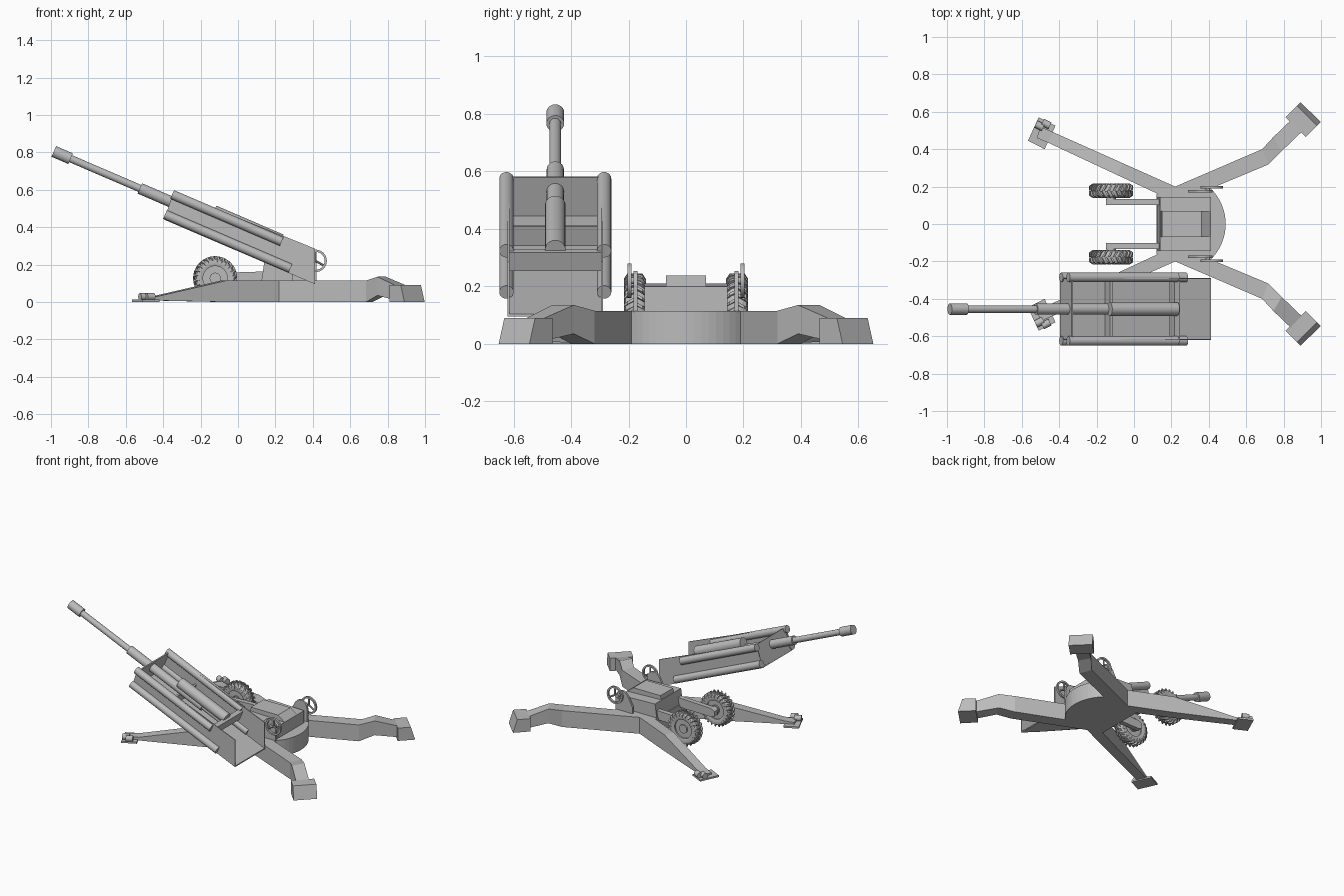
import bpy, bmesh, math
from mathutils import Vector

cube = bpy.data.objects.get("Cube")
if cube:
    bpy.data.objects.remove(cube)

paint = bpy.data.materials.new("plain_grey")
paint.use_nodes = True
paint.diffuse_color = (0.5, 0.5, 0.5, 1)
paint.node_tree.nodes["Principled BSDF"].inputs["Base Color"].default_value = (0.5, 0.5, 0.5, 1)


def make(name, bm, smooth=False):
    bmesh.ops.recalc_face_normals(bm, faces=bm.faces)
    me = bpy.data.meshes.new(name)
    bm.to_mesh(me)
    bm.free()
    me.materials.append(paint)
    ob = bpy.data.objects.new(name, me)
    bpy.context.collection.objects.link(ob)
    if smooth:
        bpy.ops.object.select_all(action='DESELECT')
        ob.select_set(True)
        bpy.context.view_layer.objects.active = ob
        bpy.ops.object.shade_smooth_by_angle(angle=math.radians(40))
    return ob


def add_loft(bm, rings, closed=False):
    """Skin a row of equal point rings; cap the ends unless closed."""
    rows = [[bm.verts.new(p) for p in r] for r in rings]
    n = len(rows[0])
    pairs = list(zip(rows, rows[1:])) + ([(rows[-1], rows[0])] if closed else [])
    for a, b in pairs:
        for i in range(n):
            j = (i + 1) % n
            bm.faces.new((a[i], a[j], b[j], b[i]))
    if not closed:
        bm.faces.new(rows[0])
        bm.faces.new(rows[-1])


def loft(name, rings, smooth=False, closed=False):
    bm = bmesh.new()
    add_loft(bm, rings, closed)
    return make(name, bm, smooth)


def side_plate(name, profile, y0, y1):
    """Extrude an (x, z) profile across y."""
    return loft(name, [[(x, y, z) for x, z in profile] for y in (y0, y1)])


def flat_plate(name, outline, z0, z1):
    return loft(name, [[(x, y, z) for x, y in outline] for z in (z0, z1)])


def rod(name, a, b, r, seg=20):
    a, b = Vector(a), Vector(b)
    q = (b - a).to_track_quat('Z', 'Y')
    circle = [q @ Vector((r * math.cos(t), r * math.sin(t), 0))
              for t in (2 * math.pi * i / seg for i in range(seg))]
    return loft(name, [[a + c for c in circle], [b + c for c in circle]], True)


def lathe_y(name, centre, profile, seg=32):
    """Revolve a closed (radius, y offset) profile about the y axis."""
    cx, cy, cz = centre
    rings = [[(cx + r * math.cos(t), cy + dy, cz + r * math.sin(t)) for r, dy in profile]
             for t in (2 * math.pi * i / seg for i in range(seg))]
    return loft(name, rings, True, True)


# ---------------- gun: everything follows one sloping axis ----------------
GY = -0.455
SLOPE = -0.43


def on_axis(x, x0=-0.985, z0=0.805, y=GY):
    return (x, y, z0 + SLOPE * (x - x0))


rod("muzzle", on_axis(-0.985), on_axis(-0.895), 0.031)
rod("barrel", on_axis(-0.9), on_axis(0.2), 0.02)
rod("barrel_sleeve", on_axis(-0.525), on_axis(0.05), 0.03)
rod("recoil_cylinder", on_axis(-0.13, -0.13, 0.482), on_axis(0.23, -0.13, 0.482), 0.036)

# cradle: open trough with rails along its edges
for side, y in (("left", -0.292), ("right", -0.618)):
    side_plate(side + "_cradle_wall",
               [(-0.395, 0.44), (0.412, 0.095), (0.412, 0.285), (-0.345, 0.59)],
               y - 0.003, y + 0.003)
    yr = GY + (0.17 if side == "left" else -0.17)
    rod(side + "_upper_rail", on_axis(-0.352, -0.352, 0.575, yr),
        on_axis(0.233, -0.352, 0.575, yr), 0.025)
    rod(side + "_lower_rail", on_axis(-0.39, -0.39, 0.468, yr),
        on_axis(0.28, -0.39, 0.468, yr), 0.025)
side_plate("cradle_floor", [(-0.395, 0.44), (0.412, 0.095), (0.412, 0.103), (-0.392, 0.448)],
           -0.62, -0.29)


def bulkhead(name, x, z, h, t=0.008):
    c, s = 0.918, 0.396
    side_plate(name, [(x, z), (x + t * c, z - t * s),
                      (x + t * c + h * s, z - t * s + h * c), (x + h * s, z + h * c)],
               -0.615, -0.295)


bulkhead("front_bulkhead", -0.393, 0.445, 0.15)
bulkhead("middle_bulkhead", -0.157, 0.345, 0.075, 0.012)
bulkhead("rear_bulkhead", 0.19, 0.265, 0.07, 0.03)

# ---------------- base ----------------
arc = [(0.224 + 0.266 * math.cos(a), 0.266 * math.sin(a))
       for a in (math.radians(-46 + 92 * i / 16) for i in range(17))]
flat_plate("base_body", arc + [(0.22, 0.2), (0.12, 0.16), (0.12, -0.16), (0.22, -0.2)], 0, 0.115)
side_plate("carriage_centre", [(0.125, 0.11), (0.412, 0.11), (0.412, 0.2),
                               (0.36, 0.237), (0.15, 0.237)], -0.07, 0.07)
side_plate("carriage_body", [(0.125, 0.11), (0.412, 0.11), (0.412, 0.2), (0.14, 0.21)],
           -0.145, 0.145)

for side, s in (("left", 1), ("right", -1)):
    # folding front leg with its ground pad
    rings = []
    for (ox, oy), (ix, iy), z0, z1 in (
            ((0.22, 0.2), (0.13, 0.16), 0, 0.115),
            ((-0.06, 0.325), (-0.09, 0.262), 0, 0.115),
            ((-0.43, 0.49), (-0.46, 0.435), 0.008, 0.03),
            ((-0.5, 0.52), (-0.52, 0.46), 0.005, 0.025)):
        rings.append([(ox, s * oy, z0), (ix, s * iy, z0), (ix, s * iy, z1), (ox, s * oy, z1)])
    loft(side + "_front_leg", rings)
    flat_plate(side + "_front_pad", [(-0.567, s * 0.445), (-0.51, s * 0.57),
                                     (-0.42, s * 0.525), (-0.478, s * 0.4)], 0, 0.012)
    for px, py in ((-0.47, 0.535), (-0.505, 0.525)):
        rod(side + "_pad_pin", (px - 0.02, s * (py + 0.01), 0.028),
            (px + 0.02, s * (py - 0.01), 0.028), 0.02, 12)

    # cranked rear leg with a tapered foot
    rings = []
    for (ox, oy), (ix, iy), z0, z1 in (
            ((0.22, 0.2), (0.4, 0.185), 0, 0.115),
            ((0.685, 0.4), (0.718, 0.318), 0, 0.115),
            ((0.745, 0.465), (0.79, 0.39), 0.035, 0.135),
            ((0.86, 0.575), (0.92, 0.515), 0.005, 0.08)):
        rings.append([(ox, s * oy, z0), (ix, s * iy, z0), (ix, s * iy, z1), (ox, s * oy, z1)])
    loft(side + "_rear_leg", rings)
    foot = [(0.81, 0.57), (0.89, 0.652), (0.998, 0.545), (0.918, 0.465)]
    d = math.sqrt(0.5)
    top = [(x - 0.028 * d if i in (1, 2) else x, y - 0.028 * d if i in (1, 2) else y)
           for i, (x, y) in enumerate(foot)]
    loft(side + "_rear_foot", [[(x, s * y, 0) for x, y in foot],
                               [(x, s * y, 0.09) for x, y in top]])

    # rounded bracket and handwheel
    bracket = [(0.42, 0.11), (0.29, 0.11), (0.29, 0.16)]
    bracket += [(0.37 + 0.05 * math.cos(a), 0.205 + 0.05 * math.sin(a))
                for a in (math.radians(150 - 25 * i) for i in range(7))]
    side_plate(side + "_bracket", bracket, s * 0.168, s * 0.182)
    hub = (0.415, s * 0.196, 0.22)
    lathe_y(side + "_handwheel", hub,
            [(0.06, -0.007), (0.06, 0.007), (0.048, 0.007), (0.048, -0.007)])
    for k in range(3):
        a = math.radians(90 + 120 * k)
        rod(side + "_handwheel_spoke", hub,
            (hub[0] + 0.052 * math.cos(a), hub[1], hub[2] + 0.052 * math.sin(a)), 0.006, 8)
    rod(side + "_handwheel_axle", (hub[0] - 0.02, s * 0.17, 0.22), (hub[0] - 0.02, s * 0.2, 0.22), 0.012, 10)

    # swing arm and axle
    side_plate(side + "_swing_arm", [(0.2, 0.1), (0.2, 0.165), (-0.12, 0.155),
                                     (-0.15, 0.14), (-0.15, 0.105), (-0.12, 0.095)],
               s * 0.102, s * 0.134)
    wc = Vector((-0.122, s * 0.178, 0.127))
    rod(side + "_axle", (wc.x, s * 0.11, wc.z), (wc.x, s * 0.2, wc.z), 0.025, 16)

    # tyre, recessed wheel disc and hub
    lathe_y(side + "_tyre", wc, [(0.065, -0.03), (0.085, -0.037), (0.1, -0.033), (0.108, -0.02),
                                 (0.108, 0.02), (0.1, 0.033), (0.085, 0.037), (0.065, 0.03)], 40)
    rod(side + "_wheel_disc", wc - Vector((0, 0.02, 0)), wc + Vector((0, 0.02, 0)), 0.068, 32)
    rod(side + "_wheel_hub", wc - Vector((0, 0.03, 0)), wc + Vector((0, 0.03, 0)), 0.03, 16)

    # slanted tread bars on both shoulders
    bm = bmesh.new()
    count = 24
    for half in (1, -1):
        for k in range(count):
            a0 = 2 * math.pi * (k + (0.5 if half < 0 else 0)) / count
            rings = []
            for y, lean, low, high in ((0.002, 0.12, 0.1, 0.118), (0.026, 0, 0.1, 0.118),
                                       (0.038, -0.06, 0.085, 0.1)):
                rings.append([(wc.x + r * math.cos(a0 + lean + w), wc.y + half * y,
                               wc.z + r * math.sin(a0 + lean + w))
                              for r, w in ((low, -0.055), (high, -0.045), (high, 0.045), (low, 0.055))])
            add_loft(bm, rings)
    make(side + "_tyre_tread", bm)
